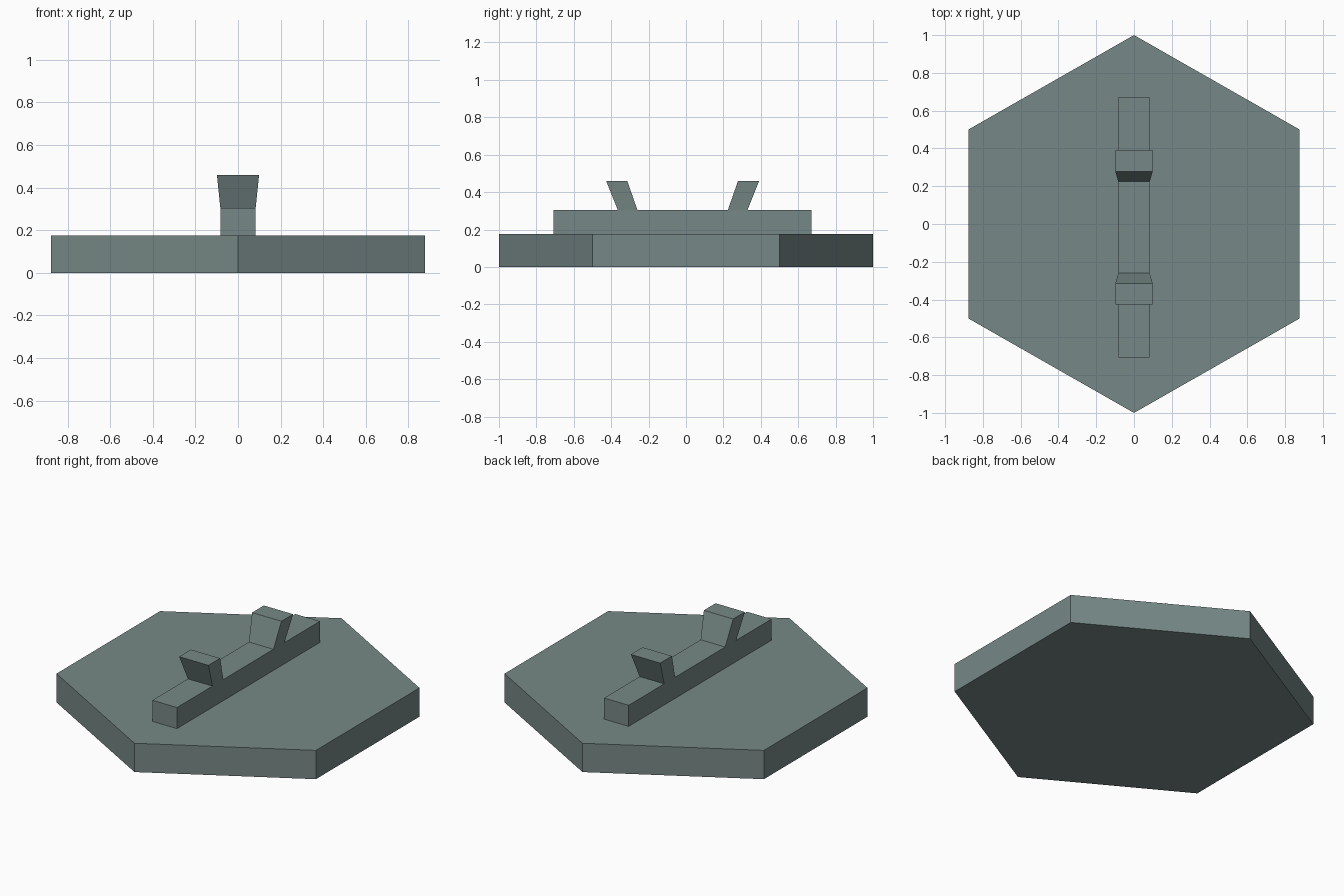
import bpy
import bmesh

if "Cube" in bpy.data.objects:
    bpy.data.objects.remove(bpy.data.objects["Cube"])

slate = bpy.data.materials.new("slate_grey_green")
slate.diffuse_color = (0.181, 0.246, 0.238, 1.0)
slate.use_nodes = True
slate.node_tree.nodes["Principled BSDF"].inputs["Base Color"].default_value = slate.diffuse_color


def loft(name, bottom, top, z0, z1):
    """Closed solid between two matching xy outlines at heights z0 and z1."""
    bm = bmesh.new()
    lo = [bm.verts.new((x, y, z0)) for x, y in bottom]
    hi = [bm.verts.new((x, y, z1)) for x, y in top]
    n = len(lo)
    bm.faces.new(lo[::-1])
    bm.faces.new(hi)
    for i in range(n):
        j = (i + 1) % n
        bm.faces.new((lo[i], lo[j], hi[j], hi[i]))
    bmesh.ops.recalc_face_normals(bm, faces=bm.faces)
    mesh = bpy.data.meshes.new(name)
    bm.to_mesh(mesh)
    bm.free()
    mesh.materials.append(slate)
    obj = bpy.data.objects.new(name, mesh)
    bpy.context.collection.objects.link(obj)
    return obj


def rect(half_x, y0, y1):
    return [(-half_x, y0), (half_x, y0), (half_x, y1), (-half_x, y1)]


BASE_TOP, BAR_TOP, PRONG_TOP = 0.176, 0.305, 0.46
BAR_Y = -0.018  # the bar sits slightly towards the front

# Hexagonal base plate
hexagon = [(0, -1), (0.877, -0.5), (0.877, 0.5), (0, 1), (-0.877, 0.5), (-0.877, -0.5)]
loft("hexagon_base", hexagon, hexagon, 0, BASE_TOP)

# Long raised bar
bar = rect(0.083, BAR_Y - 0.69, BAR_Y + 0.69)
loft("bar", bar, bar, BASE_TOP, BAR_TOP)

# Two prongs, leaning outwards and widening upwards
for name, s in (("front_prong", -1), ("back_prong", 1)):
    loft(name,
         rect(0.083, BAR_Y + s * 0.242, BAR_Y + s * 0.347),
         rect(0.099, BAR_Y + s * 0.296, BAR_Y + s * 0.409),
         BAR_TOP, PRONG_TOP)
